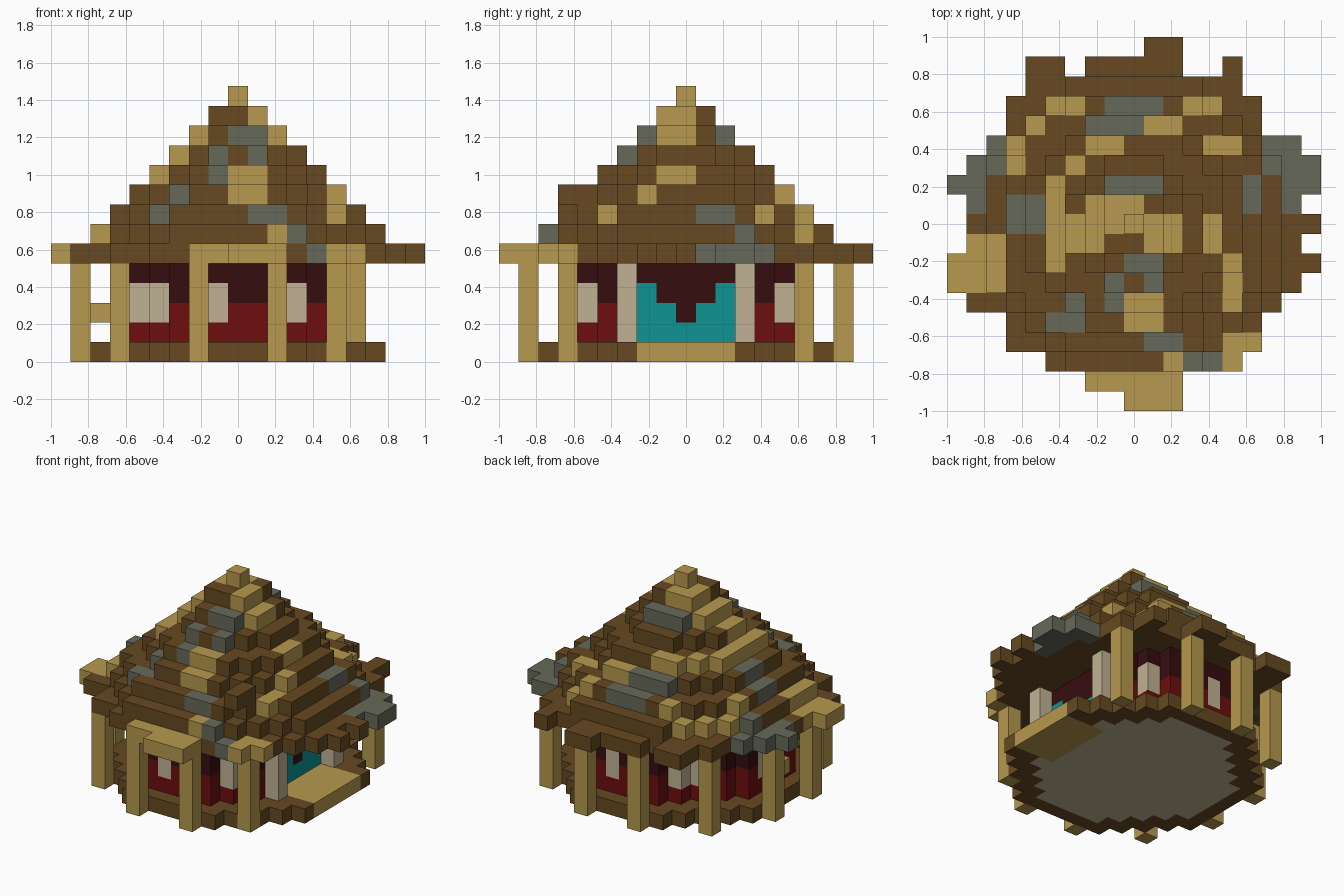
import bpy, bmesh
from mathutils import Vector

if "Cube" in bpy.data.objects:
    bpy.data.objects.remove(bpy.data.objects["Cube"])

U = 2 / 19  # edge of one block


def material(name, rgb):
    lin = [((c / 255 + 0.055) / 1.055) ** 2.4 if c > 10 else c / 255 / 12.92 for c in rgb]
    m = bpy.data.materials.new(name)
    m.use_nodes = True
    m.diffuse_color = (*lin, 1)
    bsdf = m.node_tree.nodes["Principled BSDF"]
    bsdf.inputs["Base Color"].default_value = (*lin, 1)
    bsdf.inputs["Roughness"].default_value = 0.9
    return m


MATS = {
    "straw": material("straw_tan", (183, 153, 78)),
    "wood": material("dark_wood", (102, 73, 33)),
    "moss": material("mossy_grey", (103, 105, 90)),
    "red": material("red_wall", (110, 14, 15)),
    "maroon": material("maroon_wall", (54, 13, 15)),
    "cream": material("cream", (192, 178, 148)),
    "teal": material("teal_cloth", (14, 148, 148)),
}


def blocks(name, cells):
    """Build one object from {(i, j, k): colour key}, leaving out hidden inner faces."""
    keys = sorted(set(cells.values()))
    bm = bmesh.new()
    for cell, key in cells.items():
        centre = Vector((cell[0], cell[1], cell[2] + 0.5))
        for axis in range(3):
            for sign in (-1, 1):
                n = Vector((0, 0, 0))
                n[axis] = sign
                if tuple(int(a + b) for a, b in zip(cell, n)) in cells:
                    continue
                u, v = Vector((0, 0, 0)), Vector((0, 0, 0))
                u[(axis + 1) % 3] = 0.5
                v[(axis + 2) % 3] = 0.5 * sign
                mid = centre + n * 0.5
                ring = (mid - u - v, mid + u - v, mid + u + v, mid - u + v)
                face = bm.faces.new([bm.verts.new(p * U) for p in ring])
                face.material_index = keys.index(key)
    bmesh.ops.remove_doubles(bm, verts=bm.verts, dist=0.001)
    me = bpy.data.meshes.new(name)
    bm.to_mesh(me)
    bm.free()
    for key in keys:
        me.materials.append(MATS[key])
    ob = bpy.data.objects.new(name, me)
    bpy.context.collection.objects.link(ob)


def rect(i0, i1, j0, j1):
    """Grid cells of a rectangle, both ends included."""
    return {(i, j) for i in range(i0, i1 + 1) for j in range(j0, j1 + 1)}


def octagon(reach, total):
    """Grid cells of an octagon with stepped diagonal sides."""
    return {(i, j) for i, j in rect(-reach, reach, -reach, reach) if abs(i) + abs(j) <= total}


# Floor: cream inside, wooden rim, straw doorstep on +x
room = octagon(6, 8)
step = rect(5, 7, -2, 2)
blocks("floor", {(i, j, 0): "straw" if (i, j) in step else "cream" if (i, j) in room else "wood"
                 for i, j in octagon(7, 10)})

# Ring wall with windows, open on +x
windows = {(-5, -3), (-4, -4), (-1, -6), (3, -5), (3, 5), (1, 6), (-1, 6),
           (-3, 5), (-4, 4), (-6, 1)}
wall = {}
for i, j in room:
    on_edge = abs(i) == 6 or abs(j) == 6 or abs(i) + abs(j) == 8
    if on_edge and i < 5:
        for k in range(1, 5):
            glazed = (i, j) in windows and k in (2, 3)
            wall[i, j, k] = "cream" if glazed else "red" if k < 3 else "maroon"
blocks("wall", wall)

# Door pillars and the draped curtain behind them
for side, j in (("right", -3), ("left", 3)):
    blocks("door_pillar_" + side, {(5, j, k): "cream" for k in range(1, 5)})
blocks("door_curtain", {(4, j, k): "teal" if k <= abs(j) + 1 and k < 4 else "maroon"
                        for j in range(-3, 4) for k in range(1, 5)})

# Porch posts
posts = [(-8, -2), (-8, 2), (-6, -6), (-6, 6), (-2, -8), (-2, 8), (2, -8), (2, 8), (5, -6), (6, 6)]
for n, (i, j) in enumerate(posts):
    blocks(f"porch_post_{n + 1}", {(i, j, k): "straw" for k in range(5)})

# Small peg on the rear wall
blocks("wall_peg", {(-7, 0, 2): "straw"})

# Ragged eaves: an octagon widened by slabs and loose tips
eaves = octagon(8, 10) | rect(-6, 6, -6, 6) | rect(-8, 8, -3, 3)
eaves |= rect(-8, 7, -4, -4) | rect(-7, 8, 4, 4) | rect(-5, 5, 7, 7) | rect(-4, 5, -7, -7)
eaves |= rect(-5, -4, 8, 8) | rect(1, 2, 9, 9) | rect(0, 2, -9, -9)
eaves |= rect(-9, -9, -3, -2) | rect(9, 9, 2, 3)
eaves |= {(5, 8), (-9, 2), (9, 0), (9, -2)}

# Straw and moss patches on the wooden roof, from back to front
patches = {
    "straw": [(-4, -3, 6, 6), (3, 4, 6, 6), (1, 2, 5, 5), (-5, -5, 5, 5), (-6, -6, 3, 4),
              (-2, -1, 4, 4), (4, 5, 4, 4), (-3, -3, 3, 3), (-4, -4, -2, 2), (-2, 0, 1, 1),
              (-3, 2, 0, 0), (4, 4, -1, 0), (-3, -2, -1, -1), (1, 2, -1, -1), (-9, -7, -3, -1),
              (5, 5, -4, -2), (0, 1, -5, -4), (5, 6, -7, -6), (2, 2, -7, -7), (-2, 2, -9, -8)],
    "moss": [(-1, 1, 6, 6), (-2, 0, 5, 5), (-8, -7, 3, 4), (7, 9, 3, 4), (-9, -8, 1, 2),
             (8, 9, 1, 2), (6, 6, 1, 2), (-1, 1, 2, 2), (-6, -5, 0, 1), (0, 1, -2, -2),
             (1, 1, -3, -3), (-1, -1, -4, -3), (-3, -3, -4, -4), (-4, -3, -5, -5),
             (1, 2, -6, -6), (3, 4, -7, -7)],
}
thatch = {cell: key for key, areas in patches.items() for area in areas for cell in rect(*area)}

# Stepped roof: eaves, then shrinking octagons up to the peak
tiers = [eaves, octagon(7, 10), octagon(6, 9), octagon(5, 7) | {(4, -5), (4, -6)},
         octagon(4, 6), octagon(3, 4), octagon(2, 3), octagon(1, 2), {(0, 0)}]
for n, tier in enumerate(tiers):
    above = tiers[n + 1] if n + 1 < len(tiers) else set()
    name = "roof_eaves" if n == 0 else f"roof_tier_{n}" if above else "roof_peak"
    blocks(name, {(*cell, 5 + n): "wood" if cell in above else thatch.get(cell, "wood")
                  for cell in tier})
